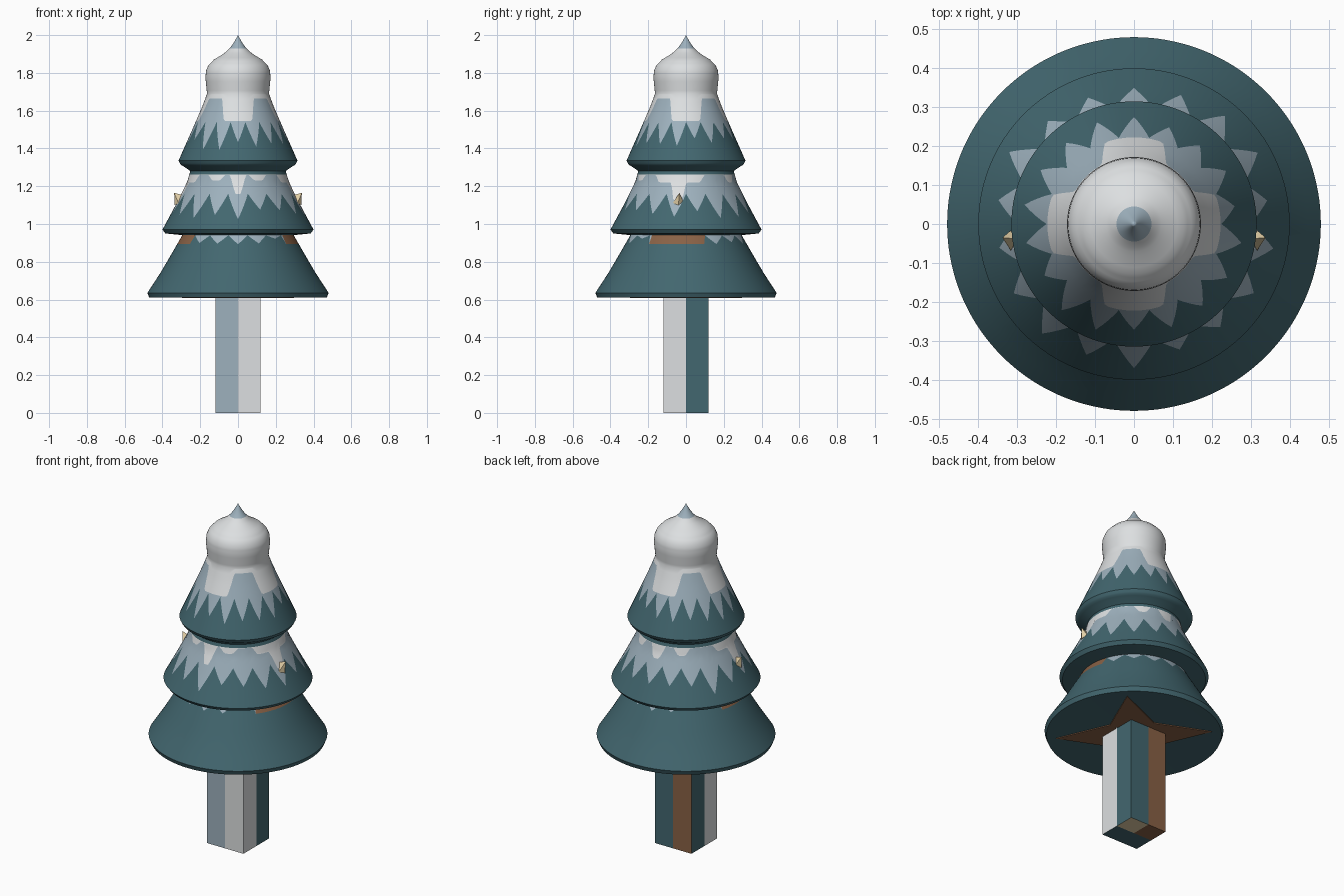
import bpy, bmesh, math, random
from mathutils import Vector

if "Cube" in bpy.data.objects:
    bpy.data.objects.remove(bpy.data.objects["Cube"])

random.seed(4)
SEG = 144
COLOURS = {
    "teal": (0.055, 0.135, 0.16, 1),
    "ice_blue": (0.34, 0.44, 0.51, 1),
    "snow_white": (0.72, 0.74, 0.75, 1),
    "bark_brown": (0.25, 0.12, 0.06, 1),
    "cream": (0.76, 0.62, 0.38, 1),
}
TEAL, BLUE, WHITE, BROWN, CREAM = range(5)
MATS = []
for n, c in COLOURS.items():
    m = bpy.data.materials.new(n)
    m.diffuse_color = c
    m.use_nodes = True
    m.node_tree.nodes["Principled BSDF"].inputs["Base Color"].default_value = m.diffuse_color
    MATS.append(m)


def finish(name, bm, smooth=False):
    bmesh.ops.remove_doubles(bm, verts=bm.verts, dist=0.0002)
    bmesh.ops.recalc_face_normals(bm, faces=bm.faces)
    me = bpy.data.meshes.new(name)
    bm.to_mesh(me)
    bm.free()
    for m in MATS:
        me.materials.append(m)
    ob = bpy.data.objects.new(name, me)
    bpy.context.collection.objects.link(ob)
    if smooth:
        bpy.ops.object.select_all(action='DESELECT')
        ob.select_set(True)
        bpy.context.view_layer.objects.active = ob
        bpy.ops.object.shade_smooth_by_angle(angle=math.radians(45))
    return ob


def lookup(profile, z):
    """Radius on a (z, r) profile."""
    for (z0, r0), (z1, r1) in zip(profile, profile[1:]):
        if z <= z1:
            return r0 + (r1 - r0) * max(0, (z - z0) / (z1 - z0))
    return profile[-1][1]


def ang(a, b):
    return abs((a - b + 180) % 360 - 180)


def zigzag(count, valley, low, high):
    """Hanging icicles of irregular length."""
    tips = [random.uniform(low, high) for _ in range(count)]

    def f(deg):
        t = (deg % 360) / 360 * count
        i = int(t) % count
        return valley + (tips[i] - valley) * (1 - abs(2 * (t - int(t)) - 1))
    return f


def lobes(top, items, soft=6):
    """Edge at height top that dips at (angle, half width, depth)."""
    def f(deg):
        z = top
        for a, hw, low in items:
            k = min(1, max(0, (hw - ang(deg, a)) / soft + 0.5))
            z = min(z, top + (low - top) * k)
        return z
    return f


def tier(name, profile, under, edges, mats):
    """Revolved tier: coloured bands between edge curves, plus an underside."""
    bm = bmesh.new()
    degs = [360 * i / SEG for i in range(SEG)]
    rows = [([(r, z)] * SEG, TEAL) for r, z in under]
    fs = [e if callable(e) else (lambda d, e=e: e) for e in edges]
    for k, mat in enumerate(mats):
        for s in range(5):
            rows.append(([(lookup(profile, z), z) for z in
                          (fs[k](d) + (fs[k + 1](d) - fs[k](d)) * s / 5 for d in degs)], mat))
    rows.append(([(lookup(profile, z), z) for z in (fs[-1](d) for d in degs)], TEAL))
    verts = [[bm.verts.new((r * math.cos(math.radians(d)), r * math.sin(math.radians(d)), z))
              for (r, z), d in zip(row, degs)] for row, _ in rows]
    for j in range(len(rows) - 1):
        mat = rows[j][1]
        for i in range(SEG):
            n = (i + 1) % SEG
            f = bm.faces.new((verts[j][i], verts[j][n], verts[j + 1][n], verts[j + 1][i]))
            f.material_index = mat(degs[i]) if callable(mat) else mat
    return finish(name, bm, True)


# lower tier with brown and icy collar
def brown_side(d):
    return ang(d, -10) < 30 or ang(d, 190) < 30


bits = zigzag(18, 0.94, 0.89, 0.925)
tier("lower_branches",
     [(0.61, 0.47), (0.635, 0.48), (0.75, 0.405), (0.94, 0.295), (0.955, 0.29)],
     [(0, 0.612), (0.3, 0.612)],
     [0.61, 0.635, lambda d: 0.895 if brown_side(d) else bits(d), 0.943, 0.955],
     [TEAL, TEAL, lambda d: BROWN if brown_side(d) else BLUE, TEAL])

# middle tier
tier("middle_branches",
     [(0.95, 0.385), (0.97, 0.40), (1.10, 0.33), (1.22, 0.27), (1.29, 0.25)],
     [(0.285, 0.94)],
     [0.95, 0.97, zigzag(18, 1.16, 1.02, 1.08),
      lobes(1.26, [(-8, 27, 1.22), (188, 27, 1.22), (-8, 7, 1.12), (188, 7, 1.12),
                   (-90, 6, 1.16), (-116, 8, 1.23), (-66, 8, 1.23),
                   (90, 7, 1.19), (120, 7, 1.22), (60, 7, 1.22)]), 1.262, 1.29],
     [TEAL, TEAL, BLUE, WHITE, TEAL])

# upper tier with rounded snow cap and icy tip
tier("upper_branches_and_snow_cap",
     [(1.30, 0.28), (1.315, 0.305), (1.335, 0.315), (1.50, 0.242), (1.62, 0.19), (1.69, 0.164),
      (1.73, 0.168), (1.77, 0.172), (1.81, 0.17), (1.84, 0.157), (1.87, 0.128), (1.89, 0.095),
      (1.91, 0.065), (1.935, 0.04), (1.96, 0.022), (2.0, 0)],
     [(0.245, 1.275)],
     [1.30, 1.335, zigzag(18, 1.54, 1.39, 1.46),
      lobes(1.665, [(a, 24, 1.545) for a in (0, 90, 180, 270)], 9),
      1.69, 1.77, 1.84, 1.89, 1.93, 2.0],
     [TEAL, TEAL, BLUE, WHITE, WHITE, WHITE, WHITE, WHITE, BLUE])

# square trunk, painted in halves
bm = bmesh.new()
bmesh.ops.create_cube(bm, size=1)
for v in bm.verts:
    v.co = Vector((v.co.x * 0.24, v.co.y * 0.24, (v.co.z + 0.5) * 0.62))
for no in ((1, 0, 0), (0, 1, 0)):
    bmesh.ops.bisect_plane(bm, geom=bm.verts[:] + bm.edges[:] + bm.faces[:],
                           plane_co=(0, 0, 0), plane_no=no)
for f in bm.faces:
    c = f.calc_center_median()
    if c.z < 0.01:
        f.material_index = CREAM if c.x > 0 and c.y > 0 else BROWN if c.y > 0 else TEAL
    elif c.y < -0.11:
        f.material_index = BLUE if c.x < 0 else WHITE
    elif c.y > 0.11:
        f.material_index = TEAL if c.x > 0 else BROWN
    else:
        f.material_index = WHITE if c.y < 0 else TEAL
finish("trunk", bm)

# brown rays painted under the lower tier
bm = bmesh.new()
for k in range(4):
    a = math.radians(45 + 90 * k)
    d, p = Vector((math.cos(a), math.sin(a), 0)), Vector((-math.sin(a), math.cos(a), 0))
    tri = [d * 0.09 + p * 0.13, d * 0.42, d * 0.09 - p * 0.13]
    f = bm.faces.new([bm.verts.new(v + Vector((0, 0, 0.607))) for v in tri])
    g = bmesh.ops.extrude_face_region(bm, geom=[f])["geom"]
    for v in g:
        if isinstance(v, bmesh.types.BMVert):
            v.co.z += 0.006
for f in bm.faces:
    f.material_index = BROWN
finish("underside_rays", bm)

# little cream twigs on both sides of the middle tier
for side, name in ((1, "right_twig"), (-1, "left_twig")):
    bm = bmesh.new()
    tip = bm.verts.new((side * 0.338, -0.035, 1.165))
    base = [bm.verts.new((side * x, y, z)) for x, y, z in
            ((0.315, -0.07, 1.11), (0.335, -0.04, 1.10), (0.315, -0.015, 1.12), (0.28, -0.04, 1.15))]
    bm.faces.new(base)
    for i in range(4):
        bm.faces.new((base[i], base[(i + 1) % 4], tip))
    for f in bm.faces:
        f.material_index = CREAM
    finish(name, bm)
